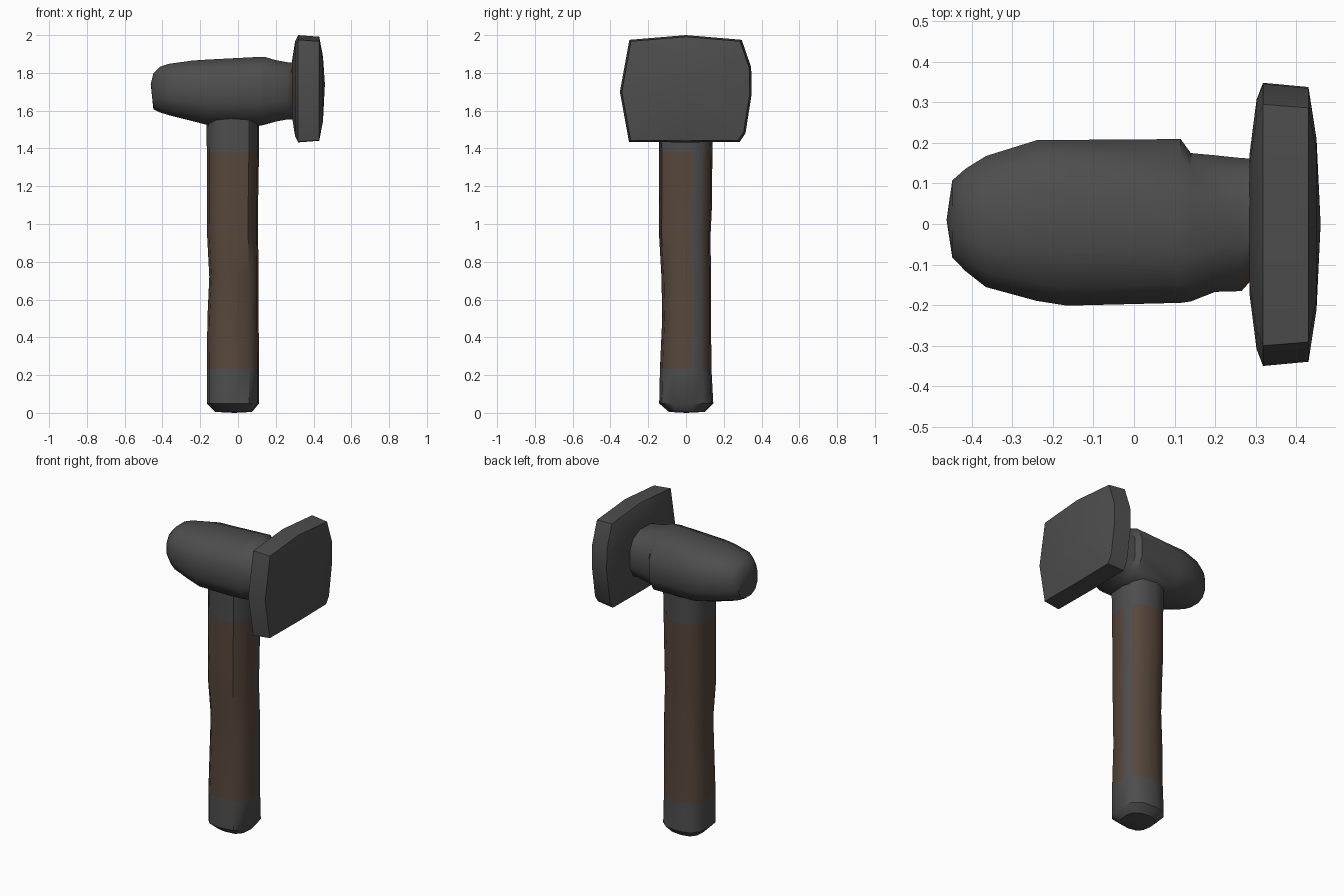
import bpy, bmesh, math

if "Cube" in bpy.data.objects:
    bpy.data.objects.remove(bpy.data.objects["Cube"])

def material(name, rgb):
    m = bpy.data.materials.new(name)
    m.diffuse_color = (*rgb, 1)
    m.use_nodes = True
    m.node_tree.nodes["Principled BSDF"].inputs["Base Color"].default_value = m.diffuse_color
    return m

STEEL = material("dark_steel", (0.075, 0.075, 0.075))
LEATHER = material("brown_wrap", (0.095, 0.063, 0.044))

def loft(name, rings, rule=None, tips=(None, None), angle=40):
    """Skin a list of rings; tips are optional centre points for the end caps."""
    bm = bmesh.new()
    vr = [[bm.verts.new(p) for p in r] for r in rings]
    n = len(vr[0])
    for a, b in zip(vr, vr[1:]):
        for i in range(n):
            bm.faces.new((a[i], a[(i + 1) % n], b[(i + 1) % n], b[i]))
    for ring, tip in ((vr[0], tips[0]), (vr[-1], tips[1])):
        if tip is None:
            bm.faces.new(ring)
        else:
            c = bm.verts.new(tip)
            for i in range(n):
                bm.faces.new((ring[i], ring[(i + 1) % n], c))
    bmesh.ops.recalc_face_normals(bm, faces=bm.faces)
    if rule:
        for f in bm.faces:
            f.material_index = rule(f)
    me = bpy.data.meshes.new(name)
    bm.to_mesh(me)
    bm.free()
    me.materials.append(STEEL)
    me.materials.append(LEATHER)
    ob = bpy.data.objects.new(name, me)
    bpy.context.collection.objects.link(ob)
    bpy.ops.object.select_all(action='DESELECT')
    ob.select_set(True)
    bpy.context.view_layer.objects.active = ob
    bpy.ops.object.shade_smooth_by_angle(angle=math.radians(angle))
    return ob

def oval(lo_u, hi_u, lo_v, hi_v, angles, power):
    """Rounded-square section between the given limits."""
    pts = []
    for d in angles:
        c, s = math.cos(math.radians(d)), math.sin(math.radians(d))
        u = math.copysign(abs(c) ** power, c)
        v = math.copysign(abs(s) ** power, s)
        pts.append(((lo_u + hi_u) / 2 + u * (hi_u - lo_u) / 2,
                    (lo_v + hi_v) / 2 + v * (hi_v - lo_v) / 2))
    return pts

# Handle: steel ends, brown wrap, one bare steel strip along the right side
HANDLE = [  # z, x range, y range
    (0.005, -0.12, 0.075, -0.09, 0.10), (0.05, -0.165, 0.112, -0.142, 0.145),
    (0.235, -0.165, 0.112, -0.138, 0.135), (0.50, -0.162, 0.11, -0.126, 0.133),
    (0.72, -0.152, 0.11, -0.13, 0.133), (0.93, -0.163, 0.107, -0.142, 0.13),
    (1.10, -0.165, 0.107, -0.142, 0.138), (1.38, -0.165, 0.112, -0.142, 0.14),
    (1.60, -0.168, 0.114, -0.145, 0.145)]
ANG = (7, 33, 65, 95, 125, 155, 180, 208, 238, 268, 300, 335)

def wrap(f):
    c = f.calc_center_median()
    strip = c.x > 0.07 and 0.01 < c.y < 0.075
    return int(0.235 < c.z < 1.38 and not strip)

loft("handle", [[(x, y, z) for x, y in oval(x0, x1, y0, y1, ANG, 0.72)]
                for z, x0, x1, y0, y1 in HANDLE], wrap, ((-0.02, 0, 0), None))

# Hammer head: blunt rounded poll tapering into the neck
HEAD = [  # x, y range, z range
    (-0.448, -0.085, 0.11, 1.605, 1.80), (-0.415, -0.12, 0.14, 1.588, 1.835),
    (-0.365, -0.16, 0.172, 1.572, 1.852), (-0.24, -0.195, 0.212, 1.54, 1.87),
    (-0.165, -0.207, 0.213, 1.52, 1.875), (0.115, -0.20, 0.215, 1.515, 1.89),
    (0.14, -0.196, 0.18, 1.52, 1.89), (0.20, -0.172, 0.174, 1.538, 1.872),
    (0.265, -0.17, 0.167, 1.55, 1.86), (0.30, -0.13, 0.165, 1.55, 1.86)]

def neck_patch(f):
    c = f.calc_center_median()
    return int(0.27 < c.x < 0.295 and c.y < -0.1 and c.z > 1.7)

loft("hammer_head", [[(x, y, z) for y, z in oval(y0, y1, z0, z1, range(15, 375, 30), 0.8)]
                     for x, y0, y1, z0, z1 in HEAD], neck_patch, ((-0.462, 0.01, 1.74), None))

# Striking plate: bulging rounded square
OUTLINE = [(-0.30, 1.975), (0, 2.0), (0.295, 1.975), (0.345, 1.83), (0.348, 1.69),
           (0.315, 1.48), (0.285, 1.435), (0, 1.432), (-0.302, 1.435), (-0.35, 1.70)]

def plate_ring(x, s):
    return [(x, y * s, 1.715 + (z - 1.715) * s) for y, z in OUTLINE]

loft("striking_plate", [plate_ring(0.285, 0.5), plate_ring(0.302, 0.88), plate_ring(0.318, 1.0),
                        plate_ring(0.43, 0.97), plate_ring(0.45, 0.6)],
     None, ((0.283, 0, 1.715), (0.46, 0, 1.74)), 45)
